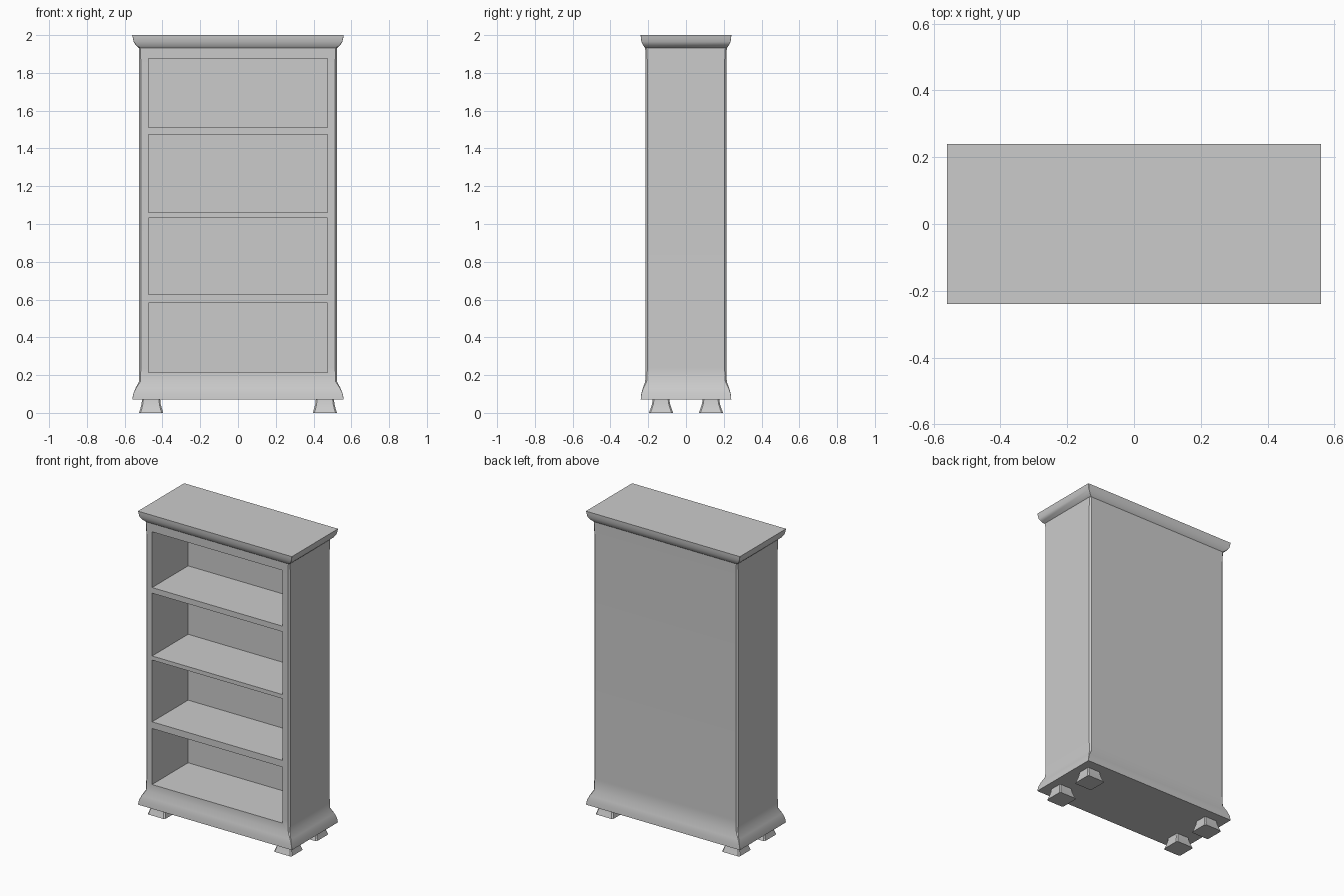
import bpy, bmesh, math

if "Cube" in bpy.data.objects:
    bpy.data.objects.remove(bpy.data.objects["Cube"])


def loft(name, rings, angle, cx=0.0, cy=0.0):
    """Skin rectangular rings (z, half x, half y, corner chamfer) into a closed solid."""
    bm = bmesh.new()
    loops = []
    for z, x, y, c in rings:
        pts = [(x - c, -y), (x, -y + c), (x, y - c), (x - c, y),
               (-x + c, y), (-x, y - c), (-x, -y + c), (-x + c, -y)]
        loops.append([bm.verts.new((cx + px, cy + py, z)) for px, py in pts])
    for a, b in zip(loops, loops[1:]):
        for i in range(8):
            j = (i + 1) % 8
            bm.faces.new((a[i], a[j], b[j], b[i]))
    bm.faces.new(loops[0][::-1])
    bm.faces.new(loops[-1])
    return finish(name, bm, angle)


def finish(name, bm, angle=None):
    bmesh.ops.recalc_face_normals(bm, faces=bm.faces)
    mesh = bpy.data.meshes.new(name)
    bm.to_mesh(mesh)
    bm.free()
    ob = bpy.data.objects.new(name, mesh)
    bpy.context.collection.objects.link(ob)
    if angle:
        smooth(ob, angle)
    return ob


def smooth(ob, angle):
    bpy.ops.object.select_all(action='DESELECT')
    bpy.context.view_layer.objects.active = ob
    ob.select_set(True)
    bpy.ops.object.shade_smooth_by_angle(angle=math.radians(angle))


# Cabinet body with flared base and crown moulding
body = loft("cabinet_body", [
    (0.07, 0.56, 0.24, 0.001), (0.10, 0.555, 0.237, 0.001),
    (0.13, 0.543, 0.229, 0.003), (0.165, 0.525, 0.216, 0.008),
    (0.24, 0.524, 0.214, 0.01), (1.85, 0.524, 0.214, 0.01),
    (1.932, 0.525, 0.216, 0.008), (1.945, 0.540, 0.227, 0.003),
    (1.965, 0.553, 0.236, 0.001), (1.985, 0.557, 0.239, 0.001),
    (2.0, 0.56, 0.24, 0.001)], 30)

# Four open compartments cut from the front
bm = bmesh.new()
FRONT, BACK = -0.4, 0.16
for z0, z1 in [(0.215, 0.583), (0.627, 1.033), (1.06, 1.473), (1.51, 1.877)]:
    box = bmesh.ops.create_cube(bm, size=1)["verts"]
    bmesh.ops.scale(bm, verts=box, vec=(0.95, BACK - FRONT, z1 - z0))
    bmesh.ops.translate(bm, verts=box, vec=(0, (FRONT + BACK) / 2, (z0 + z1) / 2))
cutter = finish("compartment_cutter", bm)
cutter.hide_render = True
mod = body.modifiers.new("compartments", 'BOOLEAN')
mod.operation = 'DIFFERENCE'
mod.solver = 'EXACT'
mod.object = cutter
bpy.context.view_layer.objects.active = body
bpy.ops.object.modifier_apply(modifier=mod.name)
bpy.data.objects.remove(cutter)
smooth(body, 30)

# Flared block feet
for sx, side in ((-1, "left"), (1, "right")):
    for sy, end in ((-1, "front"), (1, "back")):
        loft(f"{end}_{side}_foot", [
            (0.0, 0.064, 0.064, 0.008), (0.02, 0.058, 0.057, 0.008),
            (0.045, 0.051, 0.048, 0.007), (0.072, 0.048, 0.044, 0.007)],
            30, sx * 0.46, sy * 0.132)
